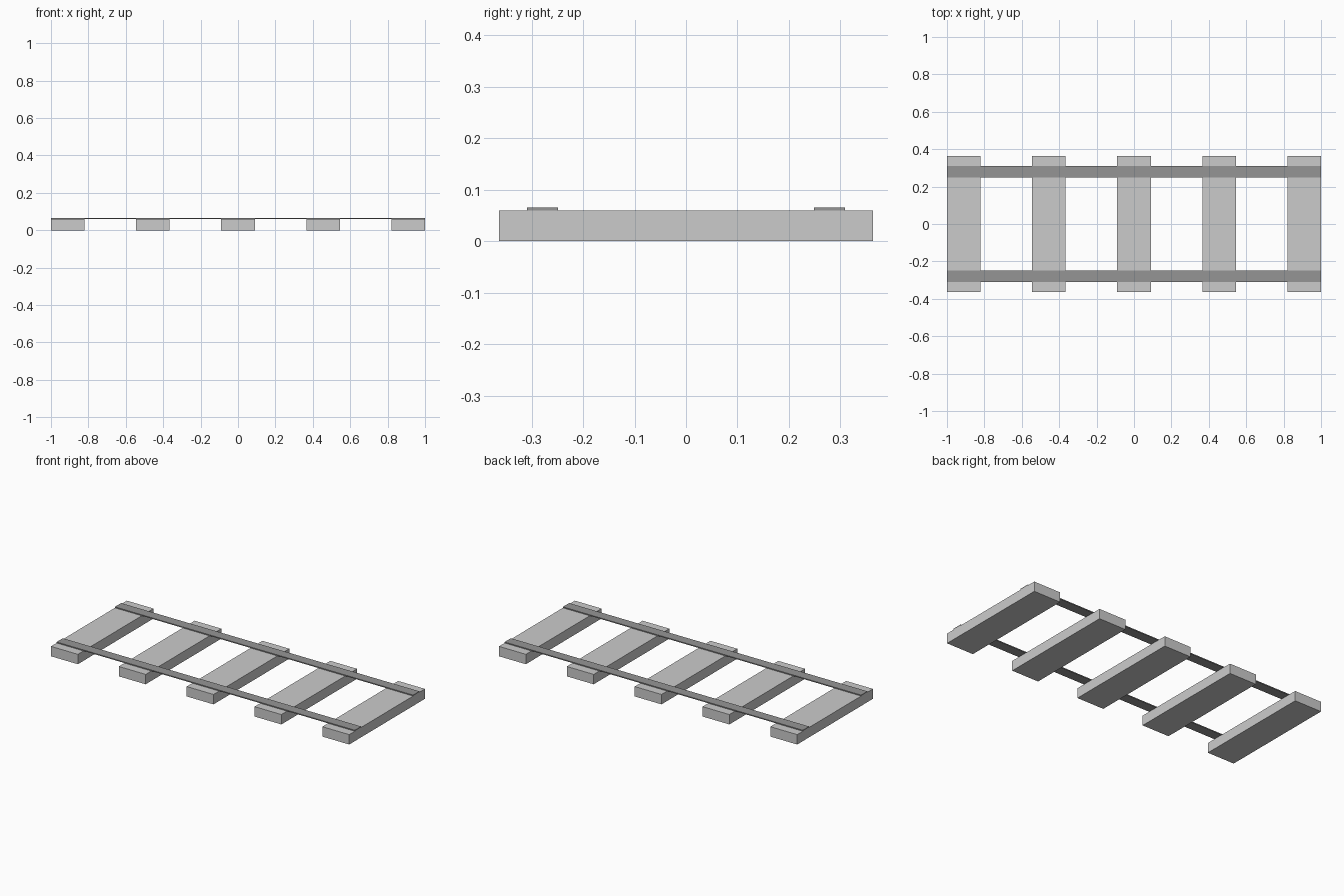
import bpy

if "Cube" in bpy.data.objects:
    bpy.data.objects.remove(bpy.data.objects["Cube"])

SLEEPER_COUNT = 5
SLEEPER_WIDTH, SLEEPER_LENGTH, SLEEPER_HEIGHT = 0.18, 0.726, 0.06
RAIL_WIDTH, RAIL_HEIGHT, RAIL_Y = 0.06, 0.006, 0.279


def box(name, size, location):
    """Axis-aligned box whose location is the centre of its underside."""
    x, y, z = location
    bpy.ops.mesh.primitive_cube_add(size=1, location=(x, y, z + size[2] / 2))
    obj = bpy.context.object
    obj.name = name
    obj.scale = size
    bpy.ops.object.transform_apply(location=False, rotation=False, scale=True)
    return obj


# Evenly spaced sleepers, outer ones flush with the rail ends
spacing = (2 - SLEEPER_WIDTH) / (SLEEPER_COUNT - 1)
for i in range(SLEEPER_COUNT):
    x = -1 + SLEEPER_WIDTH / 2 + i * spacing
    box(f"sleeper_{i + 1}", (SLEEPER_WIDTH, SLEEPER_LENGTH, SLEEPER_HEIGHT), (x, 0, 0))

# Two thin flat rails lying on the sleepers
dark_grey = bpy.data.materials.new("dark_grey")
dark_grey.diffuse_color = (0.3, 0.3, 0.3, 1)
dark_grey.use_nodes = True
dark_grey.node_tree.nodes["Principled BSDF"].inputs["Base Color"].default_value = dark_grey.diffuse_color
for name, side in (("front_rail", -1), ("back_rail", 1)):
    rail = box(name, (2, RAIL_WIDTH, RAIL_HEIGHT), (0, side * RAIL_Y, SLEEPER_HEIGHT))
    rail.data.materials.append(dark_grey)
